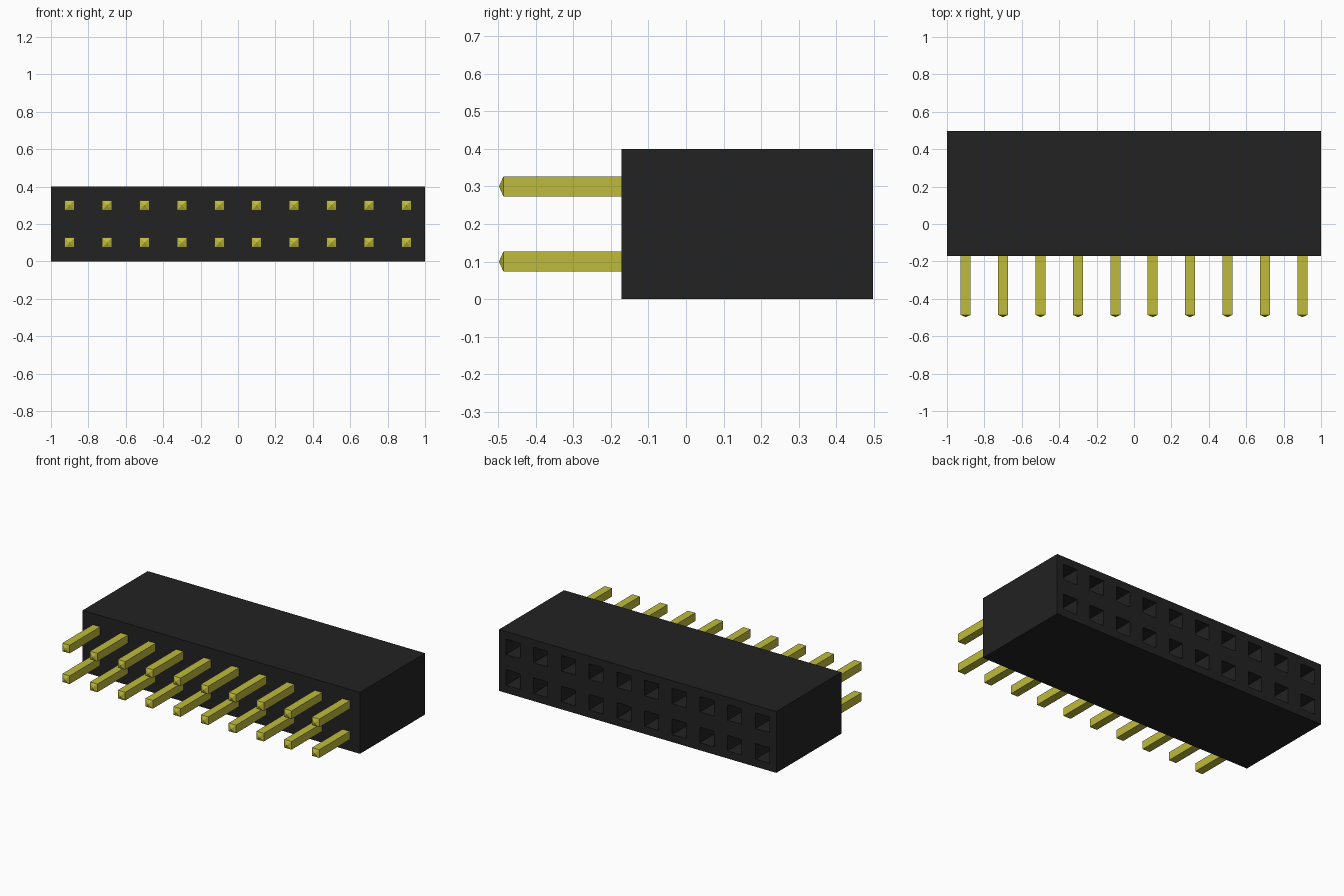
import bpy, bmesh
from mathutils import Matrix

cube = bpy.data.objects.get("Cube")
if cube:
    bpy.data.objects.remove(cube)

COLS, ROWS, PITCH = 10, 2, 0.2
FRONT, BACK, TIP = -0.172, 0.498, -0.498
HOLE, PIN, SHOULDER = 0.06, 0.053, -0.486
HOLE_DEPTH = 0.25


def material(name, color):
    mat = bpy.data.materials.new(name)
    mat.use_nodes = True
    mat.diffuse_color = color
    mat.node_tree.nodes["Principled BSDF"].inputs["Base Color"].default_value = color
    return mat


def make_object(name, bm, mat):
    bmesh.ops.recalc_face_normals(bm, faces=bm.faces[:])
    mesh = bpy.data.meshes.new(name)
    bm.to_mesh(mesh)
    bm.free()
    mesh.materials.append(mat)
    obj = bpy.data.objects.new(name, mesh)
    bpy.context.collection.objects.link(obj)
    return obj


black = material("black plastic", (0.016, 0.016, 0.016, 1))
gold = material("yellow metal", (0.52, 0.50, 0.045, 1))

# Housing: a block divided into cells, one socket per cell on the back
bm = bmesh.new()
bmesh.ops.create_cube(bm, size=1)
bmesh.ops.scale(bm, vec=(COLS * PITCH, BACK - FRONT, ROWS * PITCH), verts=bm.verts)
bmesh.ops.translate(bm, vec=(0, (FRONT + BACK) / 2, ROWS * PITCH / 2), verts=bm.verts)
cuts = [((-1 + PITCH * i, 0, 0), (1, 0, 0)) for i in range(1, COLS)]
cuts += [((0, 0, PITCH * j), (0, 0, 1)) for j in range(1, ROWS)]
for co, no in cuts:
    bmesh.ops.bisect_plane(bm, geom=bm.verts[:] + bm.edges[:] + bm.faces[:],
                           plane_co=co, plane_no=no)
bm.normal_update()
cells = [f for f in bm.faces if f.normal.y > 0.9]
bmesh.ops.inset_individual(bm, faces=cells, thickness=(PITCH - HOLE) / 2)
# Push the sockets into the housing
for face in bmesh.ops.extrude_discrete_faces(bm, faces=cells)["faces"]:
    bmesh.ops.translate(bm, vec=(0, -HOLE_DEPTH, 0), verts=face.verts)
make_object("housing", bm, black)


# Pins: square bars with a shallow pyramid point
def add_pin(name, x, z):
    bm = bmesh.new()
    bmesh.ops.create_cube(bm, size=1)
    length = FRONT + 0.02 - SHOULDER
    bmesh.ops.scale(bm, vec=(PIN, length, PIN), verts=bm.verts)
    bmesh.ops.translate(bm, vec=(x, SHOULDER + length / 2, z), verts=bm.verts)
    bm.normal_update()
    end = [f for f in bm.faces if f.normal.y < -0.9]
    point = bmesh.ops.poke(bm, faces=end)["verts"][0]
    point.co.y = TIP
    make_object(name, bm, gold)


for row, label in enumerate(("lower", "upper")):
    for col in range(COLS):
        add_pin(f"{label}_pin_{col + 1}", -0.9 + PITCH * col, 0.1 + PITCH * row)
